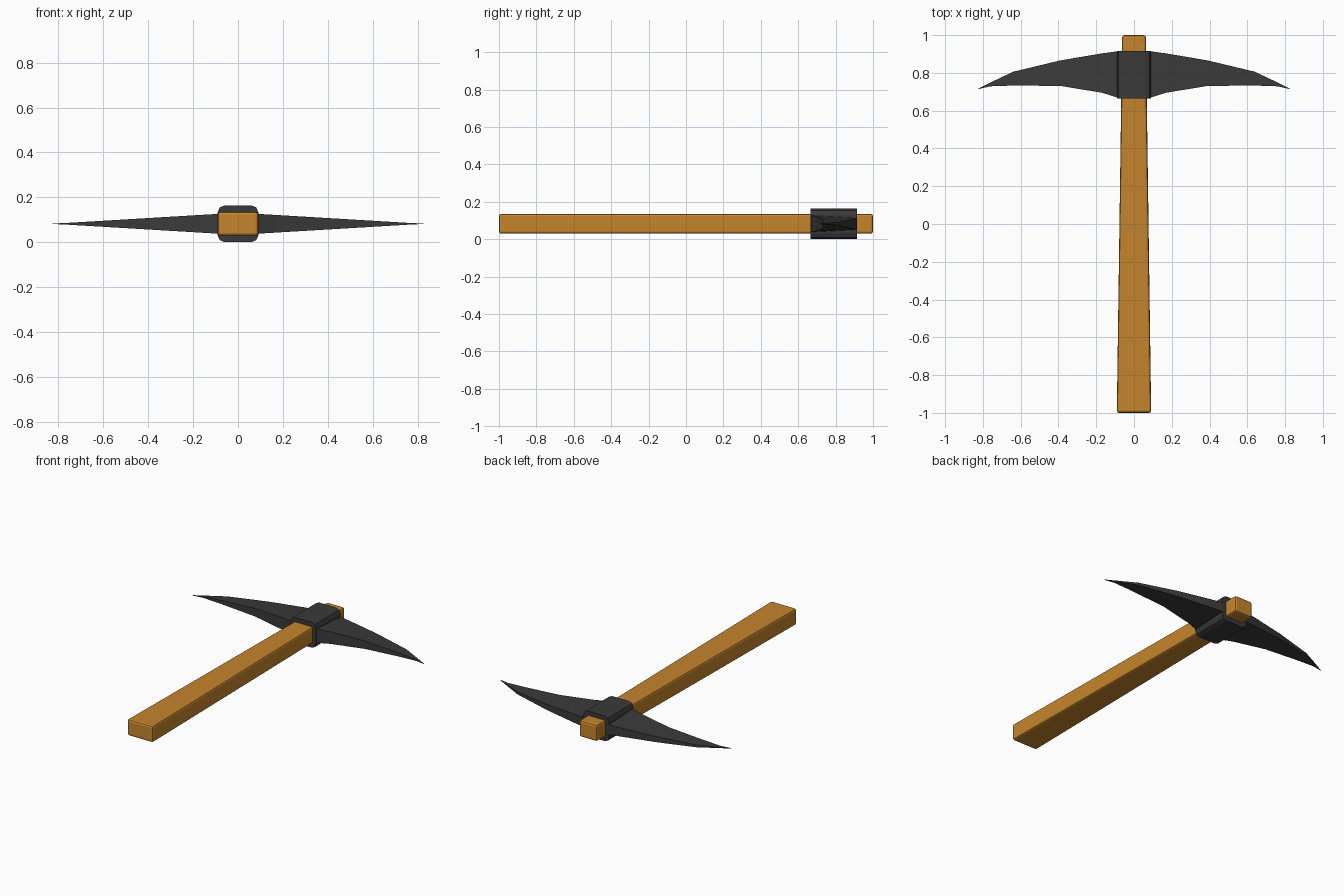
import bpy, bmesh, math

if "Cube" in bpy.data.objects:
    bpy.data.objects.remove(bpy.data.objects["Cube"])

ZC = 0.0825  # mid height of the tool


def material(name, rgb):
    m = bpy.data.materials.new(name)
    m.diffuse_color = (*rgb, 1)
    m.use_nodes = True
    m.node_tree.nodes["Principled BSDF"].inputs["Base Color"].default_value = m.diffuse_color
    return m


wood = material("orange wood", (0.56, 0.235, 0.026))
iron = material("dark iron", (0.042, 0.042, 0.042))


def loft(name, sections, mat):
    """Skin a list of equal-length point rings and cap both ends."""
    bm = bmesh.new()
    rings = [[bm.verts.new(p) for p in s] for s in sections]
    n = len(rings[0])
    for a, b in zip(rings, rings[1:]):
        for i in range(n):
            j = (i + 1) % n
            bm.faces.new((a[i], a[j], b[j], b[i]))
    bm.faces.new(rings[0])
    bm.faces.new(rings[-1])
    bmesh.ops.recalc_face_normals(bm, faces=bm.faces)
    me = bpy.data.meshes.new(name)
    bm.to_mesh(me)
    bm.free()
    me.materials.append(mat)
    ob = bpy.data.objects.new(name, me)
    bpy.context.collection.objects.link(ob)
    return ob


# Tapered wooden handle with softened edges
def handle_ring(y, w):
    h = 0.053
    return [(-w, y, ZC - h), (w, y, ZC - h), (w, y, ZC + h), (-w, y, ZC + h)]


handle = loft("handle", [handle_ring(-1, 0.091), handle_ring(1, 0.063)], wood)
bev = handle.modifiers.new("soft edges", "BEVEL")
bev.width = 0.012
bev.segments = 2

# Iron collar: rectangle with rounded corners, run along the handle
profile = []
w, h, r = 0.091, 0.0815, 0.031
for k, (sx, sz) in enumerate([(1, 1), (-1, 1), (-1, -1), (1, -1)]):
    for s in range(3):
        a = math.radians(90 * k + 45 * s)
        profile.append((sx * (w - r) + r * math.cos(a), sz * (h - r) + r * math.sin(a)))
loft("collar", [[(x, y, ZC + z) for x, z in profile] for y in (0.665, 0.915)], iron)

# Two curved blades: x, front y, back y; thinner along the back edge
stations = [(0.07, 0.668, 0.915), (0.09, 0.67, 0.914), (0.17, 0.695, 0.903),
            (0.39, 0.731, 0.866), (0.64, 0.733, 0.806), (0.76, 0.729, 0.749),
            (0.826, 0.714, 0.716)]
for side, name in ((1, "right_blade"), (-1, "left_blade")):
    rings = []
    for x, yf, yb in stations:
        t = max(0.02, min(1, (0.826 - x) / 0.736))
        f, b = 0.044 * t, 0.031 * t
        rings.append([(side * x, yf, ZC - f), (side * x, yb, ZC - b),
                      (side * x, yb, ZC + b), (side * x, yf, ZC + f)])
    loft(name, rings, iron)
